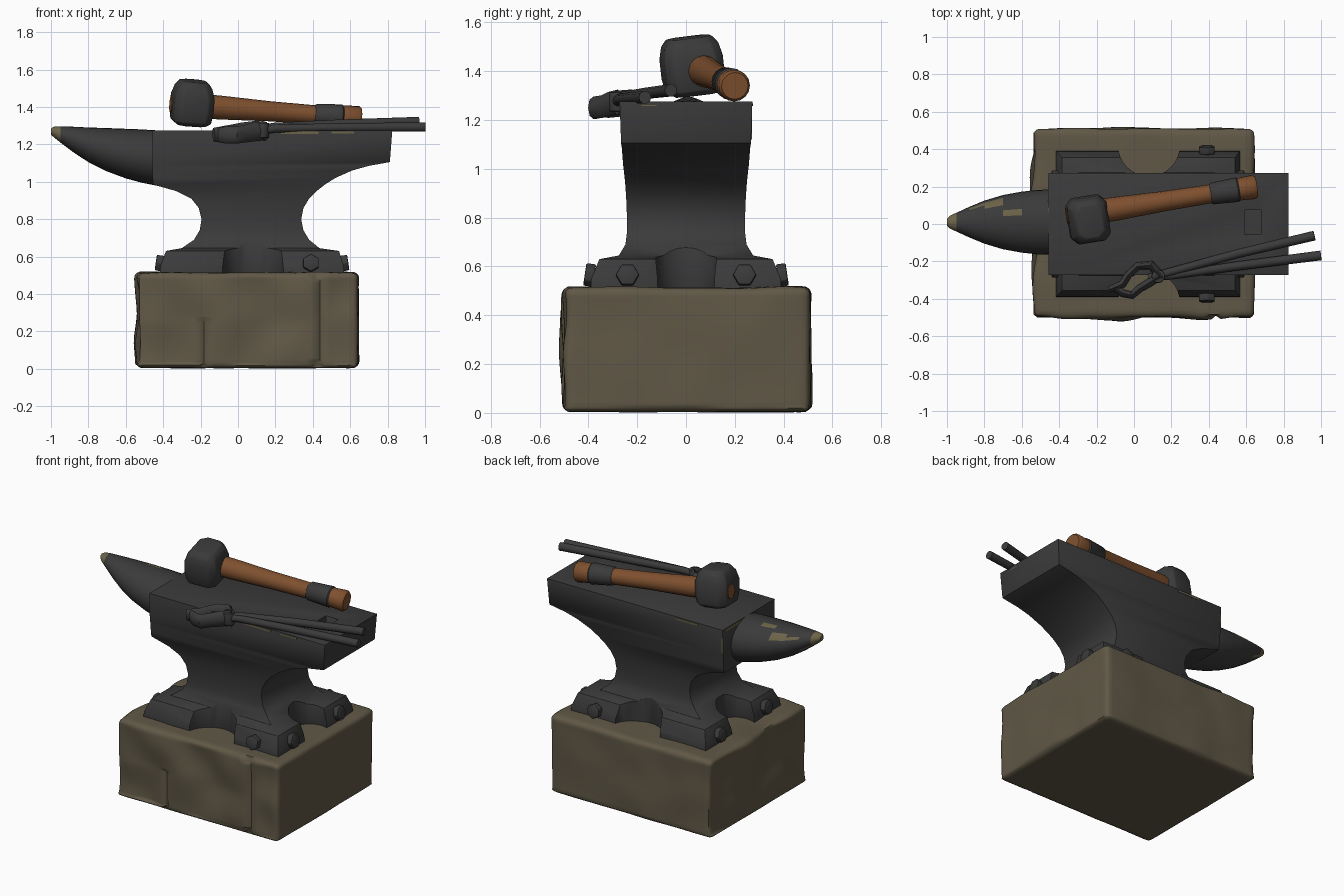
import bpy, bmesh, math, random
from mathutils import Vector, Euler, noise

random.seed(4)
if "Cube" in bpy.data.objects:
    bpy.data.objects.remove(bpy.data.objects["Cube"])


def material(name, rgb):
    m = bpy.data.materials.new(name)
    m.use_nodes = True
    m.diffuse_color = (*rgb, 1)
    bsdf = m.node_tree.nodes["Principled BSDF"]
    bsdf.inputs["Base Color"].default_value = (*rgb, 1)
    bsdf.inputs["Roughness"].default_value = 0.8
    return m


IRON = material("dark iron", (0.043, 0.043, 0.044))
STONE = material("brown stone", (0.118, 0.098, 0.062))
WOOD = material("handle wood", (0.21, 0.08, 0.028))
WEAR = material("worn edge", (0.15, 0.125, 0.065))


def finish(name, bm, mat, bevel=0, cutters=(), angle=40):
    """Turn a bmesh into an object, cut and bevel it, then shade it."""
    bmesh.ops.recalc_face_normals(bm, faces=bm.faces)
    me = bpy.data.meshes.new(name)
    bm.to_mesh(me)
    bm.free()
    ob = bpy.data.objects.new(name, me)
    bpy.context.collection.objects.link(ob)
    me.materials.append(mat)
    bpy.ops.object.select_all(action='DESELECT')
    ob.select_set(True)
    bpy.context.view_layer.objects.active = ob
    for c in cutters:
        mod = ob.modifiers.new("cut", 'BOOLEAN')
        mod.operation, mod.solver, mod.object = 'DIFFERENCE', 'EXACT', c
        bpy.ops.object.modifier_apply(modifier=mod.name)
    if bevel:
        mod = ob.modifiers.new("bevel", 'BEVEL')
        mod.width, mod.segments = bevel, 2
        mod.limit_method, mod.angle_limit = 'ANGLE', math.radians(38)
        bpy.ops.object.modifier_apply(modifier=mod.name)
    bpy.ops.object.shade_smooth_by_angle(angle=math.radians(angle))
    return ob


def loft(rings):
    """Skin a list of point rings and cap both ends."""
    bm = bmesh.new()
    loops = [[bm.verts.new(p) for p in ring] for ring in rings]
    n = len(loops[0])
    for a, b in zip(loops, loops[1:]):
        for i in range(n):
            bm.faces.new((a[i], a[(i + 1) % n], b[(i + 1) % n], b[i]))
    bm.faces.new(loops[0])
    bm.faces.new(loops[-1])
    return bm


def rect(z, x0, x1, y):
    return [(x0, -y, z), (x1, -y, z), (x1, y, z), (x0, y, z)]


def tube(path, radii, sides=16, tall=1.0):
    """Round or upright-oval tube following a path."""
    pts = [Vector(p) for p in path]
    rings = []
    for i, p in enumerate(pts):
        d = (pts[min(i + 1, len(pts) - 1)] - pts[max(i - 1, 0)]).normalized()
        side = d.cross(Vector((0, 0, 1))).normalized()
        up = side.cross(d)
        rings.append([p + radii[i] * (side * math.cos(t) + up * math.sin(t) * tall)
                      for t in (math.tau * k / sides for k in range(sides))])
    return loft(rings)


def cylinder(r, depth, loc, axis=(0, 0, 1), sides=32):
    bm = bmesh.new()
    bmesh.ops.create_cone(bm, cap_ends=True, segments=sides, radius1=r, radius2=r, depth=depth)
    q = Vector((0, 0, 1)).rotation_difference(Vector(axis))
    for v in bm.verts:
        v.co = q @ v.co + Vector(loc)
    return bm


def box(size, loc):
    bm = bmesh.new()
    bmesh.ops.create_cube(bm, size=1)
    for v in bm.verts:
        v.co = Vector([c * s for c, s in zip(v.co, size)]) + Vector(loc)
    return bm


# Stone block: rounded box, lumpy at the front and left end, with two cracks
bm = box((1, 1, 1), (0, 0, 0))
bmesh.ops.subdivide_edges(bm, edges=bm.edges, cuts=45, use_grid_fill=True)
half, radius = Vector((0.595, 0.51, 0.257)), 0.035
for v in bm.verts:
    p = Vector([c * 2 * h for c, h in zip(v.co, half)])
    core = Vector([max(-h + radius, min(h - radius, c)) for c, h in zip(p, half)])
    n = (p - core).normalized()
    p = core + n * radius
    rough = 0.012 + 0.022 * max(-n.y, -n.x, 0)
    if n.z < -0.5:
        rough = 0.003
    push = rough * (noise.noise(p * 4) - 0.25)
    wob = 0.02 * noise.noise(p * 7)
    crack = min(abs(p.x - 0.38 - wob), abs(p.x + 0.23 - wob) if p.z < 0 else 1)
    if n.y < -0.5 and crack < 0.015:
        push -= 0.02
    v.co = p + n * push + Vector((0.05, 0.003, 0.26))
finish("stone_block", bm, STONE, angle=50)

# Anvil body: stacked sections, notched between the feet, with a tool hole
sections = [(0.48, -0.42, 0.57, 0.392), (0.55, -0.415, 0.565, 0.388), (0.63, -0.385, 0.54, 0.355),
            (0.645, -0.30, 0.435, 0.275), (0.69, -0.235, 0.38, 0.248), (0.74, -0.205, 0.35, 0.242),
            (0.80, -0.195, 0.338, 0.242), (0.86, -0.21, 0.35, 0.244), (0.91, -0.25, 0.38, 0.247),
            (0.95, -0.33, 0.42, 0.25), (0.985, -0.455, 0.465, 0.254), (1.02, -0.456, 0.52, 0.258),
            (1.06, -0.457, 0.61, 0.261), (1.085, -0.457, 0.70, 0.263), (1.105, -0.458, 0.812, 0.266),
            (1.275, -0.458, 0.825, 0.272)]
cutters = [finish("notch_cutter", cylinder(r, 0.28, (x, y, 0.54)), IRON)
           for r, x, y in ((0.165, 0.08, -0.42), (0.165, 0.08, 0.42),
                           (0.125, 0.52, 0), (0.125, -0.37, 0))]
cutters.append(finish("hole_cutter", box((0.09, 0.13, 0.3), (0.635, 0.01, 1.27)), IRON))
finish("anvil_body", loft([rect(*s) for s in sections]), IRON, 0.012, cutters)
for c in cutters:
    bpy.data.objects.remove(c)

# Horn: oval sections under a nearly level top line, worn tip and patches
horn = [(-1.0, 0.018, 1.252, 1.285), (-0.985, 0.034, 1.238, 1.294), (-0.95, 0.05, 1.21, 1.296),
        (-0.88, 0.082, 1.157, 1.294), (-0.8, 0.115, 1.105, 1.29), (-0.7, 0.145, 1.055, 1.287),
        (-0.6, 0.163, 1.018, 1.283), (-0.52, 0.172, 0.996, 1.28), (-0.44, 0.175, 0.98, 1.275)]
rings = [[(x, 0.01 + w * math.cos(t), (lo + hi) / 2 + (hi - lo) / 2 * math.sin(t))
          for t in (math.tau * k / 28 for k in range(28))] for x, w, lo, hi in horn]
ob = finish("horn", loft(rings), IRON)
ob.data.materials.append(WEAR)
for f in ob.data.polygons:
    spot = f.center.z > 1.2 and f.center.x < -0.6 and random.random() < 0.05
    f.material_index = int(f.center.x < -0.95 or spot)

# Hex bolts on the feet
spots = [((0.39, s * 0.395, 0.565), (0, s, 0.15)) for s in (-1, 1)]
spots += [((x, s * 0.24, 0.565), (math.copysign(1, x), 0, 0.15))
          for x in (-0.42, 0.57) for s in (-1, 1)]
for loc, axis in spots:
    finish("foot_bolt", cylinder(0.048, 0.04, loc, axis, 6), IRON, 0.006)

# Worn chips along the face edges
for size, loc in [((0.2, 0.008, 0.012), (0.33, -0.27, 1.262)), ((0.12, 0.008, 0.01), (0.56, -0.27, 1.264)),
                  ((0.008, 0.2, 0.014), (-0.455, 0.15, 1.262)), ((0.008, 0.06, 0.01), (0.82, -0.15, 1.262)),
                  ((0.16, 0.008, 0.01), (-0.2, 0.27, 1.262)), ((0.008, 0.008, 0.12), (-0.454, 0.266, 1.18))]:
    finish("worn_chip", box(size, loc), WEAR)

# Hammer handle, with a wrapped band near the grip end
start, end = Vector((-0.245, 0.058, 1.408)), Vector((0.655, 0.2, 1.34))


def along(t):
    return start.lerp(end, t)


finish("hammer_handle", tube([along(t) for t in (-0.128, 0.1, 0.16, 0.45, 0.75, 0.9, 0.985, 1.0)],
                             [0.045, 0.064, 0.064, 0.054, 0.05, 0.06, 0.065, 0.055]), WOOD)
finish("handle_band", tube([along(t) for t in (0.725, 0.735, 0.885, 0.895)],
                           [0.05, 0.058, 0.066, 0.058]), IRON)

# Hammer head: chamfered square sections, tilted to suit the handle
turn = Euler((math.radians(7), math.radians(4), math.radians(9))).to_matrix()
rings = []
for z, x, y in ((-0.115, 0.075, 0.085), (-0.095, 0.1, 0.113), (-0.04, 0.107, 0.122),
                (0.04, 0.107, 0.122), (0.09, 0.092, 0.112), (0.122, 0.07, 0.09)):
    c = 0.035
    ring = [(x, c - y), (x, y - c), (x - c, y), (c - x, y),
            (-x, y - c), (-x, c - y), (c - x, -y), (x - c, -y)]
    rings.append([turn @ Vector((a, b, z)) + Vector((-0.245, 0.025, 1.418)) for a, b in ring])
finish("hammer_head", loft(rings), IRON, 0.008)

# Tongs: two reins, a pivot and a pair of open jaws
reins = [[(0.08, -0.285, 1.265), (0.2, -0.275, 1.285), (0.55, -0.225, 1.29), (1.0, -0.168, 1.293)],
         [(0.08, -0.29, 1.275), (0.2, -0.255, 1.295), (0.55, -0.16, 1.31), (0.965, -0.062, 1.322)]]
for path in reins:
    finish("tong_rein", tube(path, [0.022, 0.022, 0.024, 0.026], 10), IRON)
jaws = [[(0.15, -0.285, 1.27), (0.09, -0.22, 1.275), (0.02, -0.225, 1.27),
         (-0.03, -0.27, 1.26), (-0.06, -0.32, 1.255), (-0.13, -0.35, 1.25)],
        [(0.14, -0.275, 1.275), (0.08, -0.315, 1.265), (0.03, -0.345, 1.255),
         (-0.01, -0.38, 1.25), (-0.06, -0.37, 1.25), (-0.11, -0.335, 1.25)]]
for path in jaws:
    finish("tong_jaw", tube(path, [0.024, 0.024, 0.022, 0.022, 0.022, 0.018], 8, 2.1), IRON)
finish("tong_pivot", cylinder(0.036, 0.08, (0.13, -0.28, 1.275), sides=12), IRON, 0.006)
